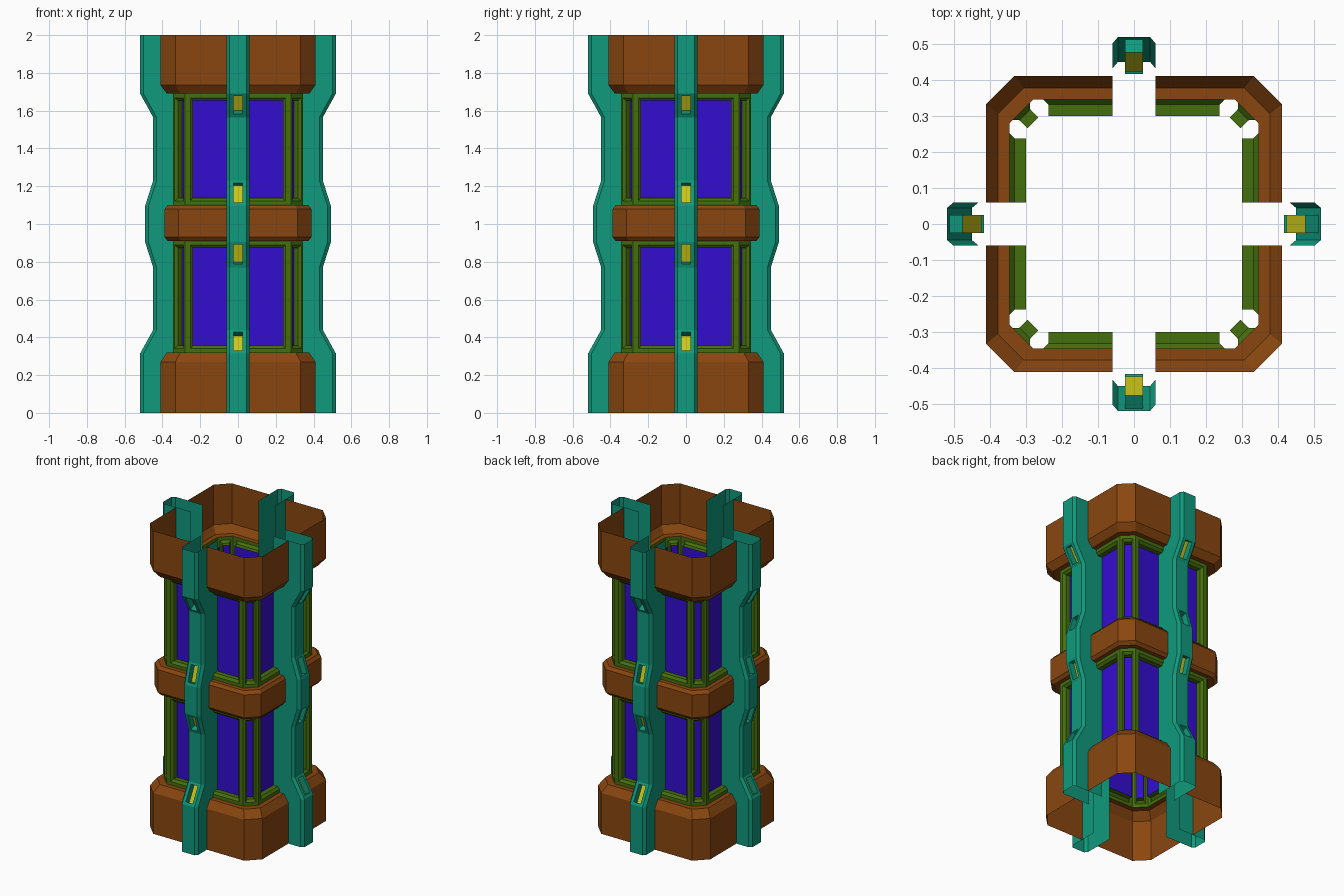
import bpy, bmesh
from math import pi
from mathutils import Vector, Matrix

cube = bpy.data.objects.get("Cube")
if cube:
    bpy.data.objects.remove(cube)


def material(name, color):
    m = bpy.data.materials.new(name)
    m.use_nodes = True
    m.diffuse_color = (*color, 1)
    m.node_tree.nodes["Principled BSDF"].inputs["Base Color"].default_value = (*color, 1)
    return m


TEAL = material("teal metal", (0.005, 0.32, 0.2))
BROWN = material("brown metal", (0.25, 0.062, 0.005))
GREEN = material("green frame", (0.06, 0.16, 0.004))
VIOLET = material("violet glass", (0.034, 0.004, 0.63))
YELLOW = material("yellow lamp", (0.6, 0.58, 0.01))


def add_face(bm, points, mat=0):
    bm.faces.new([bm.verts.new(p) for p in points]).material_index = mat


def loft(bm, rows, skip=lambda row, col: False):
    """Quads between successive rows of points, leaving out the skipped cells."""
    for r, (low, high) in enumerate(zip(rows, rows[1:])):
        for c in range(len(low) - 1):
            if not skip(r, c):
                add_face(bm, (low[c], low[c + 1], high[c + 1], high[c]))


def nest(bm, loops, open_side=None):
    """Four-cornered loops stepping inward, closed by a face in material 1."""
    for outer, inner in zip(loops, loops[1:]):
        for i in range(4):
            if i != open_side:
                j = (i + 1) % 4
                add_face(bm, (outer[i], outer[j], inner[j], inner[i]))
    add_face(bm, loops[-1], 1)


def finish(bm, name, mats, turn=0):
    bmesh.ops.remove_doubles(bm, verts=bm.verts, dist=1e-5)
    bm.transform(Matrix.Rotation(turn, 4, 'Z'))
    mesh = bpy.data.meshes.new(name)
    bm.to_mesh(mesh)
    bm.free()
    for m in mats:
        mesh.materials.append(m)
    bpy.context.collection.objects.link(bpy.data.objects.new(name, mesh))


GAP = 0.06       # half width of the channel left for each pillar
CORNER = 0.81    # corner position relative to the half width
WALL = 0.345     # half width of the window walls
GLASS = 0.045    # depth of the glass behind the wall
SIDES = ("front", "right", "back", "left")

# Bands: a bevelled profile swept round each chamfered corner
bands = {
    "bottom_band": [(0.41, 0), (0.41, 0.27), (0.377, 0.32), (WALL, 0.32)],
    "middle_band": [(WALL, 0.91), (0.372, 0.91), (0.388, 0.93),
                    (0.388, 1.08), (0.372, 1.1), (WALL, 1.1)],
    "top_band": [(WALL, 1.69), (0.377, 1.69), (0.41, 1.735), (0.41, 2)],
}
for name, profile in bands.items():
    for k in range(4):
        bm = bmesh.new()
        loft(bm, [[Vector(p) for p in ((GAP, -a, z), (a * CORNER, -a, z),
                                       (a, -a * CORNER, z), (a, -GAP, z))]
                  for a, z in profile])
        finish(bm, f"{name}_{k + 1}", [BROWN], k * pi / 2)


# Windows: stepped green frame around a recessed pane
def window(bm, radius, spans, z0, z1, open_side=None):
    heights = (0, 0.022, 0.037, 0.037)
    depths = (0, 0, 0.014, GLASS)
    loops = []
    for (a, b), h, d in zip(spans, heights, depths):
        y = d - radius
        loops.append([Vector(p) for p in ((a, y, z0 + h), (b, y, z0 + h),
                                          (b, y, z1 - h), (a, y, z1 - h))])
    nest(bm, loops, open_side)


edge = WALL * CORNER
diagonal = (WALL + edge) / 2 ** 0.5
half = (WALL - edge) / 2 ** 0.5
right_ends = (edge, 0.252, 0.237, 0.237)
corner_ends = (half, 0.033, 0.021, 0.021)
for level, z0, z1 in (("lower", 0.32, 0.91), ("upper", 1.1, 1.69)):
    for k, side in enumerate(SIDES):
        bm = bmesh.new()
        window(bm, WALL, [(GAP, e) for e in right_ends], z0, z1, 3)
        window(bm, WALL, [(-e, -GAP) for e in right_ends], z0, z1, 1)
        finish(bm, f"{level}_{side}_windows", [GREEN, VIOLET], k * pi / 2)
        bm = bmesh.new()
        window(bm, diagonal, [(-e, e) for e in corner_ends], z0, z1)
        finish(bm, f"{level}_corner_window_{k + 1}", [GREEN, VIOLET], (k + 0.5) * pi / 2)

# Pillars: bent open channels with a lamp recessed in every slope
PATH = [(0.518, 0), (0.518, 0.315), (0.449, 0.44), (0.449, 0.77), (0.492, 0.905),
        (0.492, 1.095), (0.449, 1.23), (0.449, 1.565), (0.518, 1.69), (0.518, 2)]
FACE, CHAMFER, BACK = 0.045, 0.018, 0.3
for k, side in enumerate(SIDES):
    bm = bmesh.new()
    rows = []
    for r, z in PATH:
        right = [(FACE, -r), (GAP, CHAMFER - r), (GAP, -BACK)]
        left = [(-x, y) for x, y in reversed(right)]
        rows.append([Vector((x, y, z)) for x, y in left + right])
    loft(bm, rows, lambda row, col: row % 2 == 1 and col == 2)
    for i in range(1, len(PATH) - 1, 2):
        a, b, c, d = rows[i][2], rows[i][3], rows[i + 1][3], rows[i + 1][2]
        side_in = Vector((FACE - 0.025, 0, 0))
        slope = d - a
        low, high = slope * 0.13, slope * 0.9
        hole = [a + side_in + low, b - side_in + low,
                b - side_in + high, a + side_in + high]
        inward = slope.cross(b - a).normalized() * 0.04
        nest(bm, [[a, b, c, d], hole, [p + inward for p in hole]])
    finish(bm, f"{side}_pillar", [TEAL, YELLOW], k * pi / 2)
